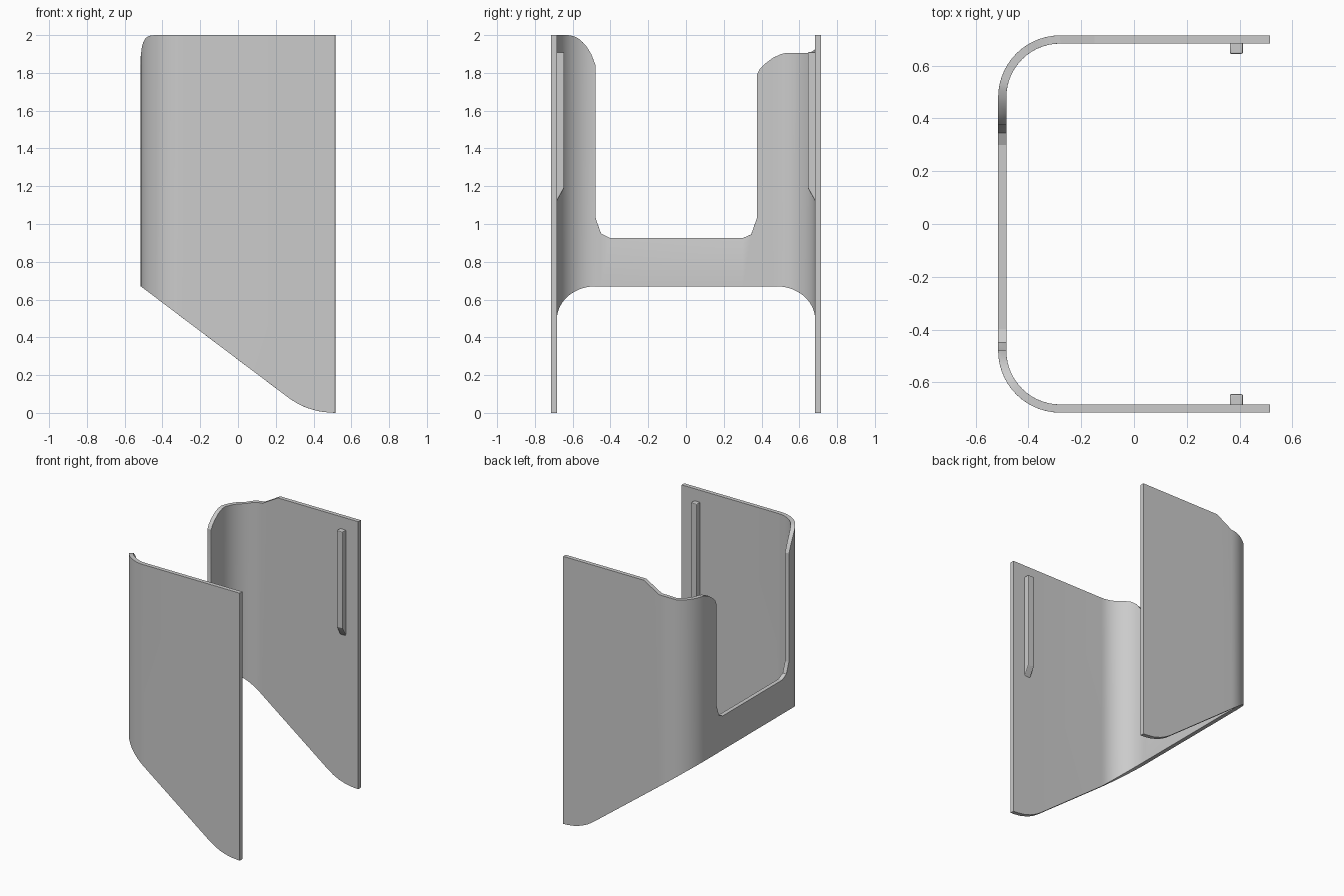
import bpy, bmesh, math

cube = bpy.data.objects.get("Cube")
if cube:
    bpy.data.objects.remove(cube, do_unlink=True)

HALF_X, HALF_Y, RADIUS, WALL = 0.515, 0.715, 0.235, 0.031

grey = bpy.data.materials.new("plain grey")
grey.use_nodes = True
grey.diffuse_color = (0.6, 0.6, 0.6, 1)
grey.node_tree.nodes["Principled BSDF"].inputs["Base Color"].default_value = (0.6, 0.6, 0.6, 1)


def interpolate(table, v):
    """Piecewise linear lookup, clamped at the ends."""
    if v <= table[0][0]:
        return table[0][1]
    for (a, p), (b, q) in zip(table, table[1:]):
        if v <= b:
            return p + (q - p) * (v - a) / (b - a)
    return table[-1][1]


def add_object(name, bm):
    mesh = bpy.data.meshes.new(name)
    bm.to_mesh(mesh)
    bm.free()
    mesh.materials.append(grey)
    ob = bpy.data.objects.new(name, mesh)
    bpy.context.collection.objects.link(ob)
    return ob


def finish(ob, angle):
    """Apply the modifiers and smooth the shallow edges."""
    bpy.ops.object.select_all(action='DESELECT')
    ob.select_set(True)
    bpy.context.view_layer.objects.active = ob
    for m in list(ob.modifiers):
        bpy.ops.object.modifier_apply(modifier=m.name)
    bpy.ops.object.shade_smooth_by_angle(angle=math.radians(angle))


# Edge profiles: lower rim along x, upper rims along y
LOWER = [(-HALF_X, 0.67), (0.27, 0.078), (0.31, 0.052), (0.36, 0.028),
         (0.42, 0.01), (0.47, 0.003), (HALF_X, 0)]
FRONT_TOP = [(-0.65, 2.0), (-0.61, 1.995), (-0.57, 1.975), (-0.53, 1.935),
             (-0.50, 1.89), (-0.48, 1.84)]
NOTCH = [(-0.48, 1.03), (-0.45, 0.95), (-0.40, 0.925), (0.30, 0.925),
         (0.345, 0.945), (0.375, 1.03)]
BACK_TOP = [(0.375, 1.79), (0.39, 1.82), (0.42, 1.85), (0.46, 1.88),
            (0.52, 1.905), (0.68, 1.905), (HALF_Y, 1.925)]

# Stations around the U: x, y, top before, top after
stations = [(x, -HALF_Y, 2.0, 2.0) for x in (HALF_X, 0.47, 0.42, 0.36, 0.31, 0.27)]
STEPS = 14
for i in range(STEPS + 1):
    a = math.pi / 2 * i / STEPS
    x = -HALF_X + RADIUS * (1 - math.sin(a))
    y = -HALF_Y + RADIUS * (1 - math.cos(a))
    t = interpolate(FRONT_TOP, y)
    stations.append((x, y, t, NOTCH[0][1] if i == STEPS else t))
stations += [(-HALF_X, y, t, t) for y, t in NOTCH[1:-1]]
stations.append((-HALF_X, NOTCH[-1][0], NOTCH[-1][1], BACK_TOP[0][1]))
stations += [(-HALF_X, y, t, t) for y, t in BACK_TOP[1:4]]
for i in range(STEPS + 1):
    a = math.pi / 2 * i / STEPS
    x = -HALF_X + RADIUS * (1 - math.cos(a))
    y = HALF_Y - RADIUS * (1 - math.sin(a))
    t = interpolate(BACK_TOP, y)
    stations.append((x, y, t, t))
stations += [(x, HALF_Y, 2.0, 2.0) for x in (-0.15, 0.27, 0.31, 0.36, 0.42, 0.47, HALF_X)]

# Wrapped holder wall
bm = bmesh.new()
columns = []
for x, y, before, after in stations:
    heights = sorted({interpolate(LOWER, x), before, after})
    columns.append([bm.verts.new((x, y, z)) for z in heights])
for i in range(len(stations) - 1):
    left = [v for v in columns[i] if v.co.z <= stations[i][3] + 1e-4]
    right = [v for v in columns[i + 1] if v.co.z <= stations[i + 1][2] + 1e-4]
    bm.faces.new(left + right[::-1])
shell = add_object("holder_wall", bm)
solid = shell.modifiers.new("thickness", 'SOLIDIFY')
solid.thickness, solid.offset, solid.use_even_offset = WALL, -1, True
bevel = shell.modifiers.new("soft_rim", 'BEVEL')
bevel.width, bevel.segments, bevel.limit_method = 0.008, 2, 'ANGLE'
bevel.angle_limit = math.radians(60)
finish(shell, 20)

# Retaining ribs inside the open edges, tapered at the foot
for name, side in (("front_rib", -1), ("back_rib", 1)):
    bm = bmesh.new()
    profile = [(0.69, 1.11), (0.645, 1.19), (0.645, 1.91), (0.69, 1.91)]
    face = bm.faces.new([bm.verts.new((0.363, side * y, z)) for y, z in profile])
    out = bmesh.ops.extrude_face_region(bm, geom=[face])
    for v in out["geom"]:
        if isinstance(v, bmesh.types.BMVert):
            v.co.x += 0.05
    bmesh.ops.recalc_face_normals(bm, faces=bm.faces[:])
    rib = add_object(name, bm)
    soft = rib.modifiers.new("soft_edges", 'BEVEL')
    soft.width, soft.segments = 0.006, 2
    finish(rib, 20)
